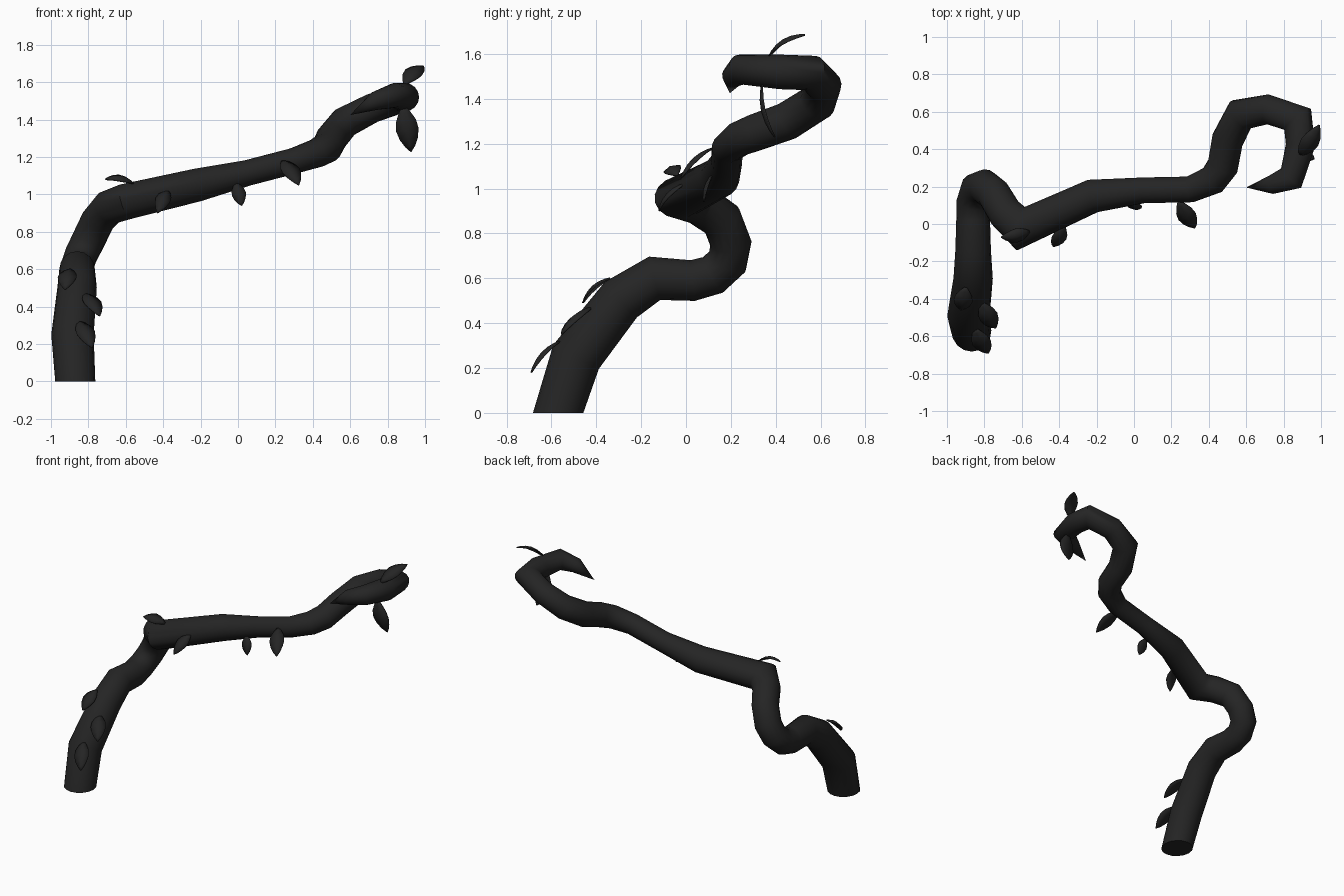
import bpy, bmesh, math
from mathutils import Vector

if "Cube" in bpy.data.objects:
    bpy.data.objects.remove(bpy.data.objects["Cube"])

bark = bpy.data.materials.new("charcoal")
bark.diffuse_color = (0.018, 0.018, 0.018, 1)
bark.use_nodes = True
bark.node_tree.nodes["Principled BSDF"].inputs["Base Color"].default_value = bark.diffuse_color


def finish(bm, name):
    bmesh.ops.recalc_face_normals(bm, faces=bm.faces)
    me = bpy.data.meshes.new(name)
    bm.to_mesh(me)
    bm.free()
    me.materials.append(bark)
    for p in me.polygons:
        p.use_smooth = True
    ob = bpy.data.objects.new(name, me)
    bpy.context.collection.objects.link(ob)
    return ob


# Vine stem: mitred tube along a path of (x, y, z, radius)
path = [(-.87, -.57, 0, .107), (-.885, -.49, .25, .113), (-.86, -.29, .505, .105),
        (-.86, -.14, .6, .095), (-.86, .03, .59, .09), (-.86, .12, .615, .088),
        (-.84, .185, .675, .088), (-.80, .2, .755, .09), (-.75, .16, .86, .09),
        (-.69, .06, .93, .093), (-.605, -.025, .96, .098), (-.22, .15, 1.05, .09),
        (.05, .18, 1.115, .07), (.3, .185, 1.18, .07), (.42, .235, 1.22, .078),
        (.475, .31, 1.25, .083), (.5, .45, 1.3, .085), (.57, .585, 1.385, .083),
        (.715, .613, 1.46, .078), (.875, .56, 1.515, .077), (.89, .42, 1.52, .077),
        (.84, .245, 1.53, .066), (.735, .21, 1.5, .05)]
tip = Vector((.6, .195, 1.425))
SIDES = 16
pts = [Vector(p[:3]) for p in path] + [tip]
segs = [(b - a).normalized() for a, b in zip(pts, pts[1:])]
bm = bmesh.new()
side = Vector((1, 0, 0))
rings = []
for i, p in enumerate(path):
    d = segs[max(i - 1, 0)]
    if i > 1:
        side = segs[i - 2].rotation_difference(d) @ side
    side = (side - d * side.dot(d)).normalized()
    up = d.cross(side)
    plane = Vector((0, 0, 1)) if i == 0 else (d + segs[i]).normalized()
    ring = []
    for k in range(SIDES):
        a = 2 * math.pi * k / SIDES
        v = (side * math.cos(a) + up * math.sin(a)) * p[3]
        v -= d * (v.dot(plane) / d.dot(plane))
        ring.append(bm.verts.new(pts[i] + v))
    rings.append(ring)
for a, b in zip(rings, rings[1:]):
    for k in range(SIDES):
        n = (k + 1) % SIDES
        bm.faces.new((a[k], a[n], b[n], b[k]))
end = bm.verts.new(tip)
for k in range(SIDES):
    bm.faces.new((rings[-1][k], rings[-1][(k + 1) % SIDES], end))
bm.faces.new(rings[0])
stem = finish(bm, "vine_stem")
bpy.context.view_layer.objects.active = stem
stem.select_set(True)
bpy.ops.object.shade_smooth_by_angle(angle=math.radians(60))


# Leaves: thin bowed blades from base to tip, arched towards "out"
def leaf(name, base, end, out, width, bow):
    base, end, out = Vector(base), Vector(end), Vector(out)
    d = end - base
    n = (out - d * out.dot(d) / d.length_squared).normalized()
    w = d.normalized().cross(n)
    bm = bmesh.new()
    outline = [(0, .15), (.12, .5), (.3, .88), (.5, 1), (.7, .8), (.87, .45), (1, .04)]
    rows = []
    for t, s in outline:
        c = base + d * t + n * bow * 4 * t * (1 - t)
        h = w * width / 2 * s
        rows.append([bm.verts.new(c - h - n * .012 * s), bm.verts.new(c),
                     bm.verts.new(c + h - n * .012 * s)])
    for a, b in zip(rows, rows[1:]):
        for k in (0, 1):
            bm.faces.new((a[k], a[k + 1], b[k + 1], b[k]))
    ob = finish(bm, name)
    m = ob.modifiers.new("thickness", 'SOLIDIFY')
    m.thickness, m.offset = .007, 0


leaves = [
    ((-.85, -.56, .32), (-.78, -.69, .18), (.1, -1, 1), .10, .025),
    ((-.82, -.42, .47), (-.74, -.555, .35), (.3, -.7, .7), .10, .025),
    ((-.90, -.34, .60), (-.925, -.46, .49), (-.1, -.6, .8), .10, .025),
    ((-.56, -.04, 1.06), (-.71, -.07, 1.08), (0, -.45, 1), .08, .03),
    ((-.375, -.01, 1.02), (-.43, -.12, .90), (0, -1, .6), .08, .025),
    ((-.01, .115, 1.06), (.02, .08, .94), (0, -1, .2), .075, .015),
    ((.24, .12, 1.18), (.325, -.02, 1.05), (.1, -.7, .8), .10, .025),
    ((.89, .37, 1.59), (.99, .53, 1.685), (.1, -.5, 1), .10, .03),
    ((.885, .34, 1.47), (.925, .395, 1.23), (0, -1, 0), .12, .03),
]
for i, args in enumerate(leaves):
    leaf("leaf_%d" % (i + 1), *args)
